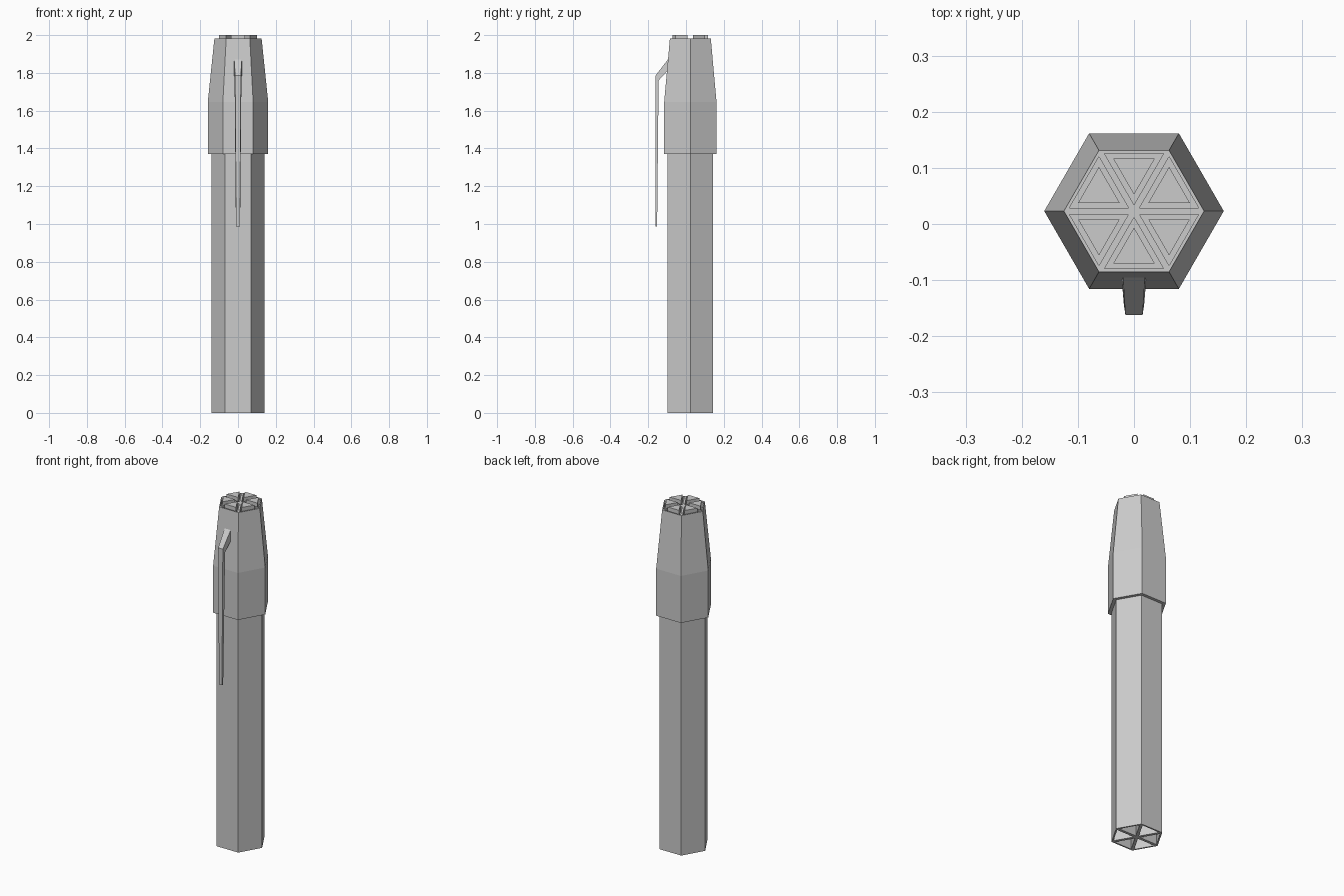
import bpy, bmesh, math

if "Cube" in bpy.data.objects:
    bpy.data.objects.remove(bpy.data.objects["Cube"])

CY = 0.023  # y of the hexagon axis


def finish(bm, name):
    bmesh.ops.recalc_face_normals(bm, faces=bm.faces[:])
    mesh = bpy.data.meshes.new(name)
    bm.to_mesh(mesh)
    bm.free()
    obj = bpy.data.objects.new(name, mesh)
    bpy.context.collection.objects.link(obj)
    return obj


def hex_ring(bm, radius, z):
    return [bm.verts.new((radius * math.cos(math.radians(60 * i)),
                          CY + radius * math.sin(math.radians(60 * i)), z))
            for i in range(6)]


def bridge(bm, rings):
    n = len(rings[0])
    for a, b in zip(rings, rings[1:]):
        for i in range(n):
            j = (i + 1) % n
            bm.faces.new((a[i], a[j], b[j], b[i]))


def fan(bm, ring, z, up):
    """Close a hexagon with six triangles and return them."""
    c = bm.verts.new((0, CY, z))
    tris = []
    for i in range(6):
        a, b = ring[i], ring[(i + 1) % 6]
        tris.append(bm.faces.new((a, b, c) if up else (b, a, c)))
    return tris


def inset(bm, faces, thickness, depth):
    bm.normal_update()
    bmesh.ops.inset_individual(bm, faces=faces, thickness=thickness,
                               depth=0, use_even_offset=True)
    if depth:
        bm.normal_update()
        ext = bmesh.ops.extrude_discrete_faces(bm, faces=faces)["faces"]
        for f in ext:
            bmesh.ops.translate(bm, verts=f.verts[:], vec=(0, 0, depth))
        return ext
    return faces


# Barrel: hexagonal tube with six triangular channels open at the bottom
bm = bmesh.new()
rings = [hex_ring(bm, 0.14, 0.0), hex_ring(bm, 0.14, 1.45)]
bridge(bm, rings)
bm.faces.new(rings[1])
tris = fan(bm, rings[0], 0.0, False)
inset(bm, tris, 0.008, 0.3)
finish(bm, "barrel")

# Cap: tapered hexagon, six triangular sockets with raised prisms in them
bm = bmesh.new()
rings = [hex_ring(bm, r, z) for r, z in ((0.16, 1.37), (0.16, 1.645), (0.125, 1.982))]
bridge(bm, rings)
bm.faces.new(rings[0][::-1])
tris = fan(bm, rings[2], 1.982, True)
tris = inset(bm, tris, 0.0057, -0.03)
inset(bm, tris, 0.009, 0.048)
finish(bm, "cap")

# Pocket clip: (outer y, outer z, inner y, inner z, half width)
bm = bmesh.new()
rings = []
for yo, zo, yi, zi, w in ((-0.095, 1.872, -0.085, 1.825, 0.023),
                          (-0.162, 1.785, -0.145, 1.760, 0.018),
                          (-0.162, 0.987, -0.153, 0.987, 0.011)):
    rings.append([bm.verts.new(p) for p in ((-w * 0.85, yo, zo), (w * 0.85, yo, zo),
                                            (w, yi, zi), (-w, yi, zi))])
bridge(bm, rings)
bm.faces.new(rings[0])
bm.faces.new(rings[-1][::-1])
finish(bm, "pocket_clip")
